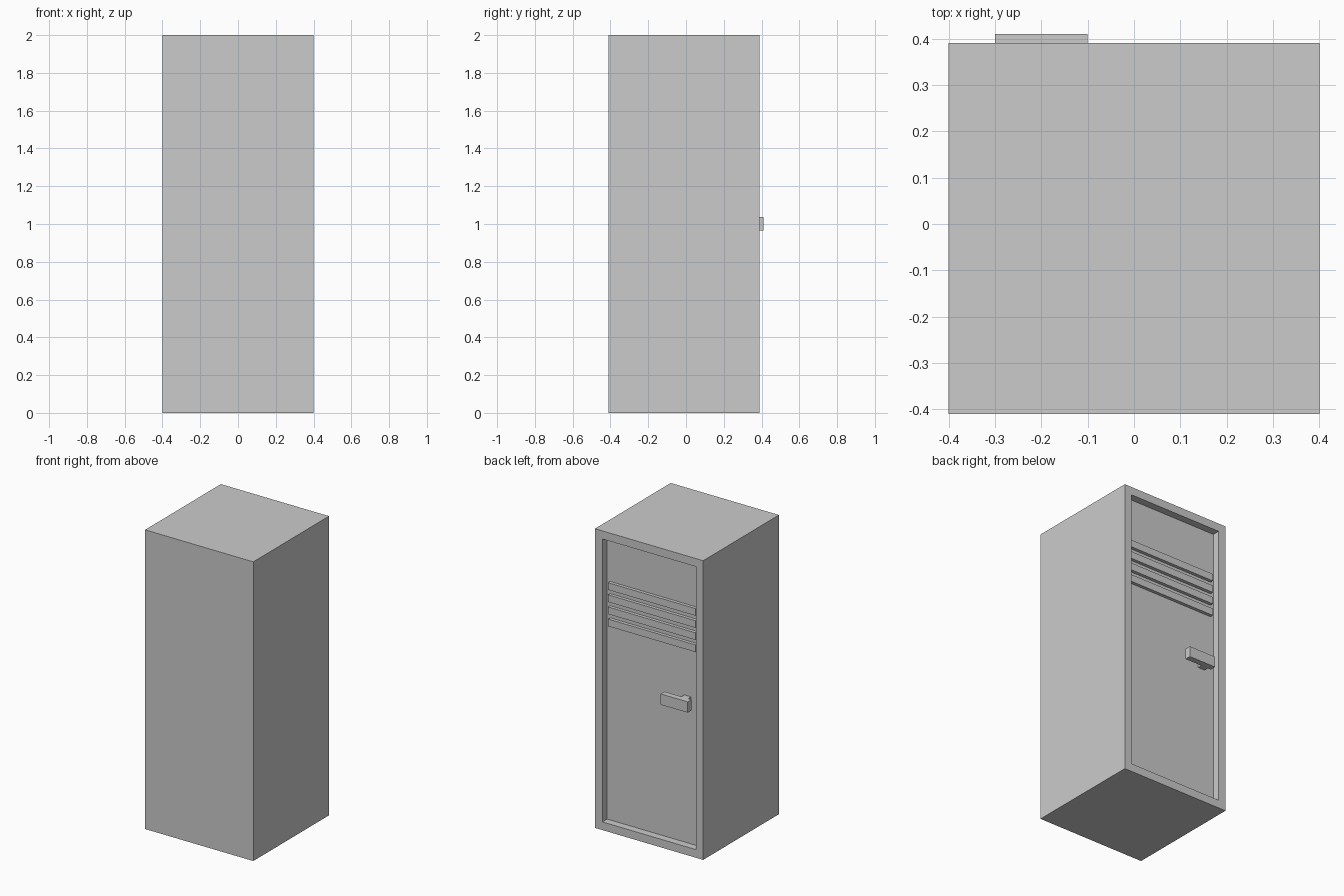
import bpy, bmesh

if "Cube" in bpy.data.objects:
    bpy.data.objects.remove(bpy.data.objects["Cube"])

BACK, PANEL = 0.39, 0.34   # frame face and recessed door face (y)


def new_object(name, bm):
    mesh = bpy.data.meshes.new(name)
    bm.to_mesh(mesh)
    bm.free()
    obj = bpy.data.objects.new(name, mesh)
    bpy.context.collection.objects.link(obj)
    return obj


def box_bm(x, y, z):
    bm = bmesh.new()
    bmesh.ops.create_cube(bm, size=1)
    for v in bm.verts:
        for i, (lo, hi) in enumerate((x, y, z)):
            v.co[i] = hi if v.co[i] > 0 else lo
    bm.normal_update()
    return bm


def box(name, x, y, z):
    return new_object(name, box_bm(x, y, z))


# Cabinet body with a recessed door panel
bm = box_bm((-0.4, 0.4), (-0.41, BACK), (0, 2))
door = max(bm.faces, key=lambda f: f.normal.y)
bmesh.ops.inset_region(bm, faces=[door], thickness=0.077)
walls = bmesh.ops.extrude_discrete_faces(bm, faces=[door])
for v in walls["faces"][0].verts:
    v.co.y = PANEL
bmesh.ops.recalc_face_normals(bm, faces=bm.faces)
new_object("locker_body", bm)

# Ventilation slats spanning the recess
for i in range(4):
    z = 1.625 - 0.081 * i
    box(f"vent_slat_{i + 1}", (-0.323, 0.323), (PANEL, 0.362), (z - 0.024, z + 0.024))

# Door handle: grip bar on a short stem
HANDLE_Z = (0.965, 1.037)
box("handle_bar", (-0.3, -0.1), (0.37, 0.41), HANDLE_Z)
box("handle_stem", (-0.275, -0.225), (PANEL, 0.37), HANDLE_Z)
